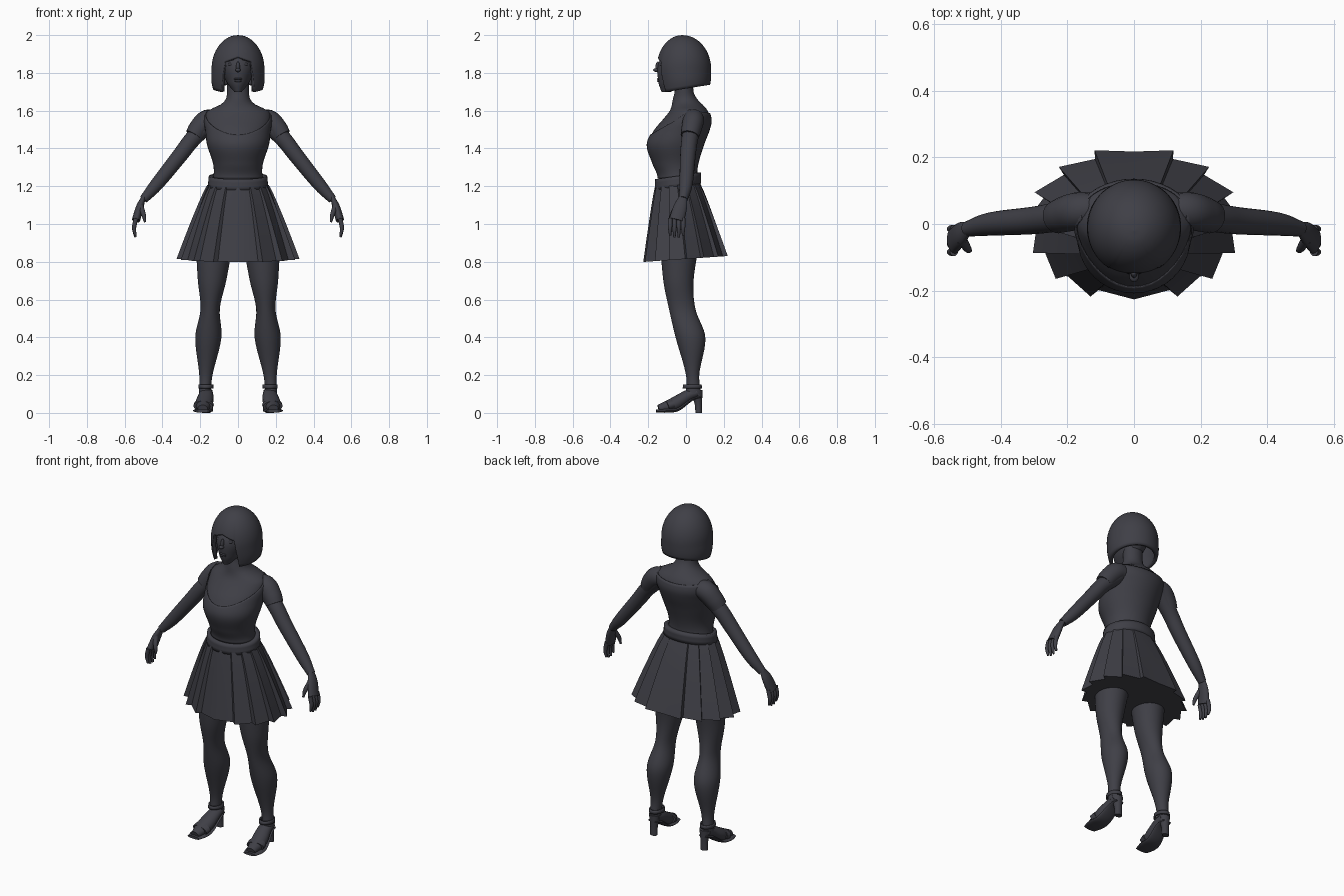
import bpy, bmesh
from math import sin, cos, pi
from mathutils import Vector, Matrix

if "Cube" in bpy.data.objects:
    bpy.data.objects.remove(bpy.data.objects["Cube"])

charcoal = bpy.data.materials.new("charcoal")
charcoal.use_nodes = True
colour = (.05, .05, .062, 1)
charcoal.diffuse_color = colour
charcoal.node_tree.nodes["Principled BSDF"].inputs["Base Color"].default_value = colour
parts = []
ACROSS, DEEP = Vector((1, 0, 0)), Vector((0, 1, 0))


def finish(name, bm, mirror=False, thickness=0, offset=-1):
    mesh = bpy.data.meshes.new(name)
    bm.to_mesh(mesh)
    bm.free()
    mesh.materials.append(charcoal)
    part = bpy.data.objects.new(name, mesh)
    bpy.context.collection.objects.link(part)
    if thickness:
        solid = part.modifiers.new("thickness", "SOLIDIFY")
        solid.thickness = thickness
        solid.offset = offset
    if mirror:
        part.modifiers.new("mirror", "MIRROR")
    parts.append(part)


def skin(name, rings, bottom=True, top=True, **options):
    """Join a list of closed rings of points with faces."""
    bm = bmesh.new()
    loops = [[bm.verts.new(point) for point in ring] for ring in rings]
    for low, high in zip(loops, loops[1:]):
        for j in range(len(low)):
            k = (j + 1) % len(low)
            bm.faces.new((low[j], low[k], high[k], high[j]))
    if bottom:
        bm.faces.new(loops[0][::-1])
    if top:
        bm.faces.new(loops[-1])
    finish(name, bm, **options)


def sample(rows, key):
    """Smoothly interpolate table rows, whose first column is the key."""
    last = len(rows) - 1
    index = max(j for j in range(last) if j == 0 or rows[j][0] <= key)
    start, end = rows[index], rows[index + 1]
    span = end[0] - start[0]
    t = min(max((key - start[0]) / span, 0), 1)
    blend = t * t * (3 - 2 * t)

    def slope(row, column):
        before, after = rows[max(row - 1, 0)], rows[min(row + 1, last)]
        return (after[column] - before[column]) / (after[0] - before[0]) * span

    return [start[c] + (end[c] - start[c]) * blend
            + slope(index, c) * t * (1 - t) ** 2
            - slope(index + 1, c) * t * t * (1 - t) for c in range(1, len(start))]


def shell(name, rows, low=None, high=None, foot_x=0, lean=0, grow=0,
          sides=40, steps=24, ease=1, **options):
    """Upright loft; rows are height, half width, front and back."""
    low = low or (lambda angle: rows[0][0])
    high = high or (lambda angle: rows[-1][0])
    rings = []
    for step in range(steps + 1):
        ring = []
        for side in range(sides):
            angle = 2 * pi * side / sides
            bottom, top = low(angle), high(angle)
            z = top - (top - bottom) * (1 - step / steps) ** ease
            wide, front, back = sample(rows, z)
            depth = (back - front) / 2 + grow
            ring.append((foot_x - lean * z + (wide + grow) * cos(angle),
                         (front + back) / 2 + depth * sin(angle), z))
        rings.append(ring)
    skin(name, rings, **options)


def tube(name, rows, wide_axis=DEEP, flat=1, sides=20, steps=5):
    """Mirrored loft along a path; rows are x, y, z and radius."""
    keyed = [(i, *row) for i, row in enumerate(rows)]
    count = (len(rows) - 1) * steps
    path = [sample(keyed, i / steps) for i in range(count + 1)]
    rings = []
    for i, (x, y, z, radius) in enumerate(path):
        after, before = path[min(i + 1, count)], path[max(i - 1, 0)]
        ahead = (Vector(after[:3]) - Vector(before[:3])).normalized()
        wide = (wide_axis - ahead * wide_axis.dot(ahead)).normalized()
        thin = ahead.cross(wide) * flat
        ring = []
        for side in range(sides):
            angle = 2 * pi * side / sides
            ring.append(Vector((x, y, z)) + radius * (wide * cos(angle) + thin * sin(angle)))
        rings.append(ring)
    skin(name, rings, mirror=True)


def ball(name, place, size):
    bm = bmesh.new()
    matrix = Matrix.Translation(place) @ Matrix.Diagonal(size).to_4x4()
    bmesh.ops.create_uvsphere(bm, u_segments=16, v_segments=10, radius=1, matrix=matrix)
    finish(name, bm, mirror=place[0] > 0)


# Torso and neck
torso = [(.86, .17, -.13, .08), (1.05, .18, -.15, .1), (1.25, .125, -.145, .055),
         (1.32, .126, -.172, .06), (1.42, .158, -.202, .09), (1.5, .168, -.167, .12),
         (1.55, .175, -.125, .13), (1.6, .16, -.085, .115), (1.63, .095, -.075, .09),
         (1.66, .065, -.07, .06), (1.7, .058, -.06, .04), (1.8, .058, -.06, .04)]
shell("torso", torso, steps=56)


# Scoop neck top with short sleeves
def neckline(angle):
    return 1.605 - .135 * max(0, -sin(angle)) - .02 * max(0, sin(angle))


shell("scoop_top", torso, low=lambda angle: 1.24, high=neckline, grow=.002,
      bottom=False, top=False, thickness=.004, offset=1)
tube("sleeve", [(.09, .045, 1.555, .045), (.16, .04, 1.55, .056),
                (.205, .03, 1.508, .054), (.232, .02, 1.467, .049)])

# Arms and hands
tube("arm", [(.14, .04, 1.55, .05), (.24, .02, 1.45, .044), (.31, .01, 1.36, .041),
             (.43, 0, 1.21, .035), (.5, -.015, 1.13, .023)])
tube("palm", [(.5, -.015, 1.14, .022), (.52, -.03, 1.09, .036), (.54, -.05, 1.02, .04)], flat=.55)
for i, finger in enumerate(("index", "middle", "ring", "little")):
    y = .023 * i - .084
    tip = .925 + .01 * abs(i - 1.5)
    tube(finger + "_finger", [(.54, y, 1.03, .012), (.55, y, .98, .011), (.543, y, tip, .006)])
tube("thumb", [(.518, -.045, 1.1, .016), (.5, -.073, 1.05, .012), (.492, -.08, 1.01, .006)])

# Head and face
shell("head", [(1.7, .02, -.13, -.08), (1.75, .06, -.146, .03),
               (1.85, .09, -.146, .08), (1.95, .05, -.08, .05)])
ball("nose_bridge", (0, -.148, 1.83), (.01, .014, .03))
ball("nose_tip", (0, -.158, 1.815), (.014, .016, .01))
ball("eye", (.036, -.127, 1.845), (.018, .012, .009))
ball("eyebrow", (.04, -.127, 1.87), (.024, .01, .004))
ball("upper_lip", (0, -.145, 1.768), (.022, .009, .006))
ball("lower_lip", (0, -.144, 1.758), (.019, .009, .007))


# Bobbed hair: arched fringe above the face, longer locks beside it
def hair_edge(angle):
    aside, backward = abs(cos(angle)), sin(angle)
    lock = 1.715 + .022 * backward
    if backward > 0:
        return lock
    blend = min(max((aside - .5) / .14, 0), 1)
    return (1.885 - .05 * aside) * (1 - blend) + lock * blend


hair = [(1.68, .122, -.135, .11), (1.75, .14, -.148, .13)]
for i in range(9):
    rise = pi / 2 * i / 8
    inward = cos(rise)
    hair.append((1.82 + .18 * sin(rise), .14 * inward, -.02 - .136 * inward, -.02 + .153 * inward))
shell("hair", hair, low=hair_edge, sides=96, steps=30, ease=1.8, bottom=False, thickness=.02)

# Tilted waistband
shell("waistband", [(1.1, .17, -.17, .08), (1.3, .15, -.16, .08)],
      low=lambda angle: 1.197 + .018 * sin(angle), high=lambda angle: 1.255 + .018 * sin(angle),
      steps=3, bottom=False, top=False, thickness=.03)

# Pleated skirt: each pleat starts proud of the one before it, front to back
PLEATS = 8
right_half = [(-pi / 2, 1.01)]
for pleat in range(1, PLEATS):
    angle = pi * pleat / PLEATS - pi / 2
    right_half += [(angle - .02, .95), (angle + .02, 1.06)]
right_half.append((pi / 2, .97))
folds = right_half + [(pi - angle, reach) for angle, reach in right_half[-2:0:-1]]
rings = []
for i in range(9):
    drop = 1 - i / 8
    flare = drop ** .9
    ring = []
    for angle, reach in folds:
        waist = Vector((.16 * cos(angle), .12 * sin(angle) - .045)) * (.6 + reach * .4)
        hem = Vector((.307 * cos(angle), .224 * sin(angle))) * reach
        x, y = waist.lerp(hem, flare)
        waist_z, hem_z = 1.21 + .1 * waist.y, .815 + .07 * hem.y
        ring.append((x, y, waist_z + drop * (hem_z - waist_z)))
    rings.append(ring)
skin("pleated_skirt", rings, top=False)

# Legs
shell("leg", [(.1, .03, 0, .08), (.2, .035, 0, .07), (.4, .069, -.055, .102),
              (.55, .051, -.09, .05), (.7, .075, -.12, .04), (.95, .105, -.14, .08)],
      foot_x=.183, lean=.065, steps=40, mirror=True)

# Feet and heeled sandals
tube("foot", [(.17, .06, .11, .035), (.17, .01, .09, .04), (.18, -.06, .047, .046),
              (.187, -.145, .022, .026)], wide_axis=ACROSS, flat=.8)
tube("sole", [(.17, .08, .085, .028), (.17, .03, .07, .038), (.18, -.04, .02, .047),
              (.185, -.1, .012, .054), (.187, -.157, .01, .04)], wide_axis=ACROSS, flat=.2)
tube("toe_strap", [(.18, -.07, .045, .053), (.185, -.1, .035, .052)], wide_axis=ACROSS, flat=.55)
shell("heel", [(0, .022, .05, .085), (.05, .022, .045, .085), (.12, .034, .02, .088)],
      foot_x=.168, sides=16, steps=8, mirror=True)
shell("ankle_strap", [(.13, .04, -.018, .085), (.15, .039, -.015, .083)], foot_x=.17,
      steps=2, bottom=False, top=False, thickness=.008, mirror=True)

# Soft shading with sharp folds
for other in bpy.context.selected_objects:
    other.select_set(False)
for part in parts:
    part.select_set(True)
bpy.context.view_layer.objects.active = parts[0]
bpy.ops.object.shade_smooth_by_angle(angle=.65)
